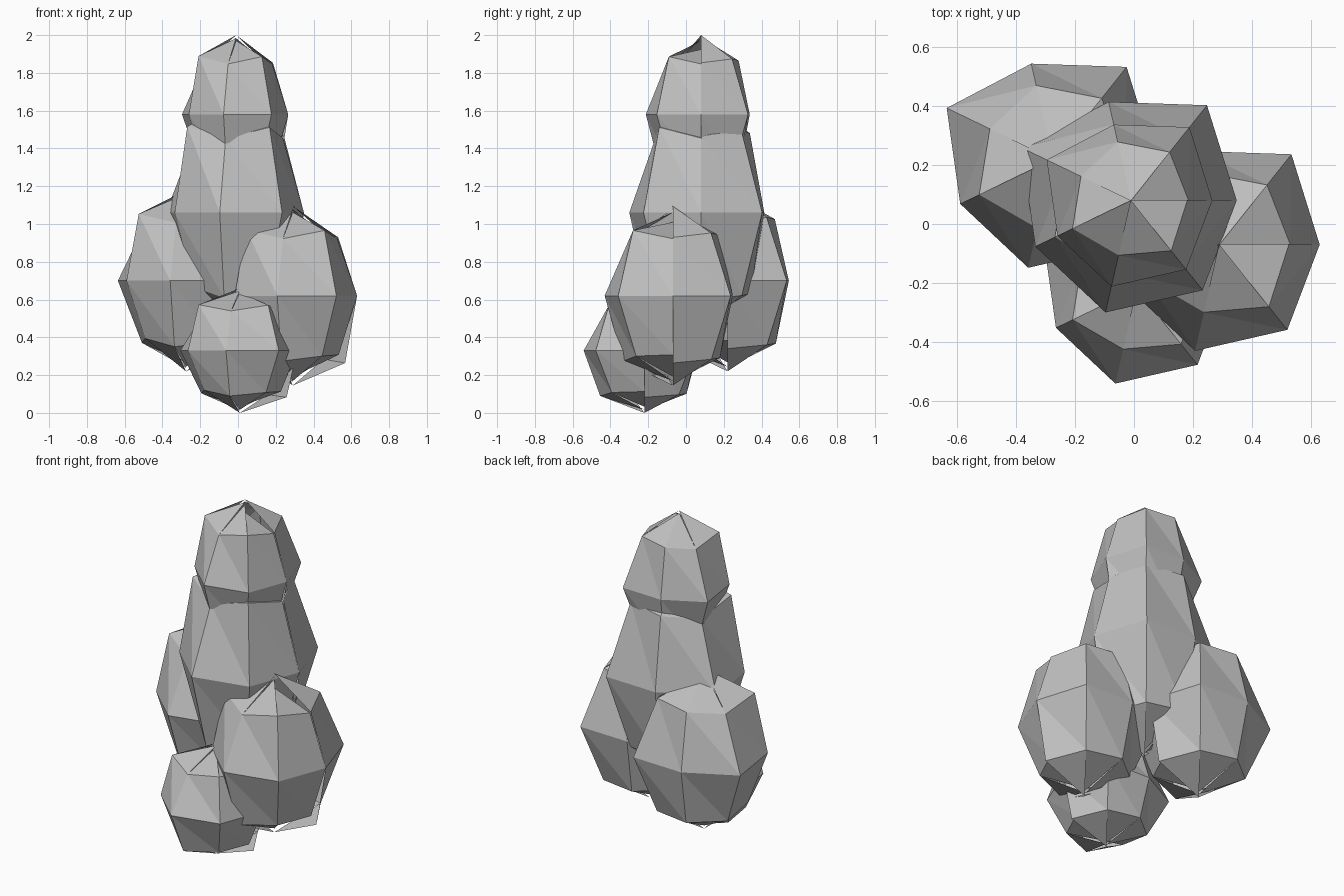
import bpy, bmesh, math

if "Cube" in bpy.data.objects:
    bpy.data.objects.remove(bpy.data.objects["Cube"])

SIDES = 7
# shared lump template: how far each corner is pushed in or out, per ring;
# the eighth column is the loose end of the seam at +x
UPPER = [0.92, 0.99, 0.96, 0.89, 1.04, 0.90, 1.03, 0.90]
MIDDLE = [0.92, 1.06, 0.88, 1.06, 0.925, 1.0, 1.0, 0.92]
LOWER = [1.06, 1.0, 0.98, 0.97, 0.90, 1.03, 0.95, 0.93]
# pole tips, one per side
TOP = [1.0, 0.96, 0.97, 1.0, 0.96, 0.93, 0.82]
BOTTOM = [1.0, 0.93, 0.96, 0.90, 1.0, 0.95, 0.90]

stone = bpy.data.materials.new("grey stone")
stone.diffuse_color = (0.53, 0.53, 0.53, 1)
stone.use_nodes = True
stone.node_tree.nodes["Principled BSDF"].inputs["Base Color"].default_value = stone.diffuse_color


def lump(name, centre, width, height):
    """Seven-sided faceted boulder; width and height are radii."""
    bm = bmesh.new()

    def ring(pushes, lat):
        c, s = math.cos(math.radians(lat)), math.sin(math.radians(lat))
        verts = []
        for k, p in enumerate(pushes):
            a = 2 * math.pi * k / SIDES
            verts.append(bm.verts.new((width * p * c * math.cos(a),
                                       width * p * c * math.sin(a),
                                       height * p * s)))
        return verts

    rings = [ring(UPPER, 45), ring(MIDDLE, 0), ring(LOWER, -45)]
    for k in range(SIDES):
        # caps
        tip = bm.verts.new((0, 0, height * TOP[k]))
        bm.faces.new((tip, rings[0][k], rings[0][k + 1]))
        tip = bm.verts.new((0, 0, -height * BOTTOM[k]))
        bm.faces.new((tip, rings[2][k + 1], rings[2][k]))
        # two bands of split quads
        for hi, lo in zip(rings, rings[1:]):
            bm.faces.new((hi[k], lo[k], lo[k + 1]))
            bm.faces.new((hi[k], lo[k + 1], hi[k + 1]))

    mesh = bpy.data.meshes.new(name)
    bm.to_mesh(mesh)
    bm.free()
    mesh.materials.append(stone)
    obj = bpy.data.objects.new(name, mesh)
    obj.location = centre
    bpy.context.collection.objects.link(obj)


# tall central stack
lump("top_lump", (-0.01, 0.08, 1.58), 0.30, 0.42)
lump("middle_lump", (-0.01, 0.08, 1.06), 0.39, 0.62)
# lumps around the base
lump("right_lump", (0.29, -0.07, 0.62), 0.37, 0.475)
lump("left_lump", (-0.275, 0.22, 0.70), 0.378, 0.48)
lump("front_lump", (0.01, -0.22, 0.33), 0.33, 0.33)
